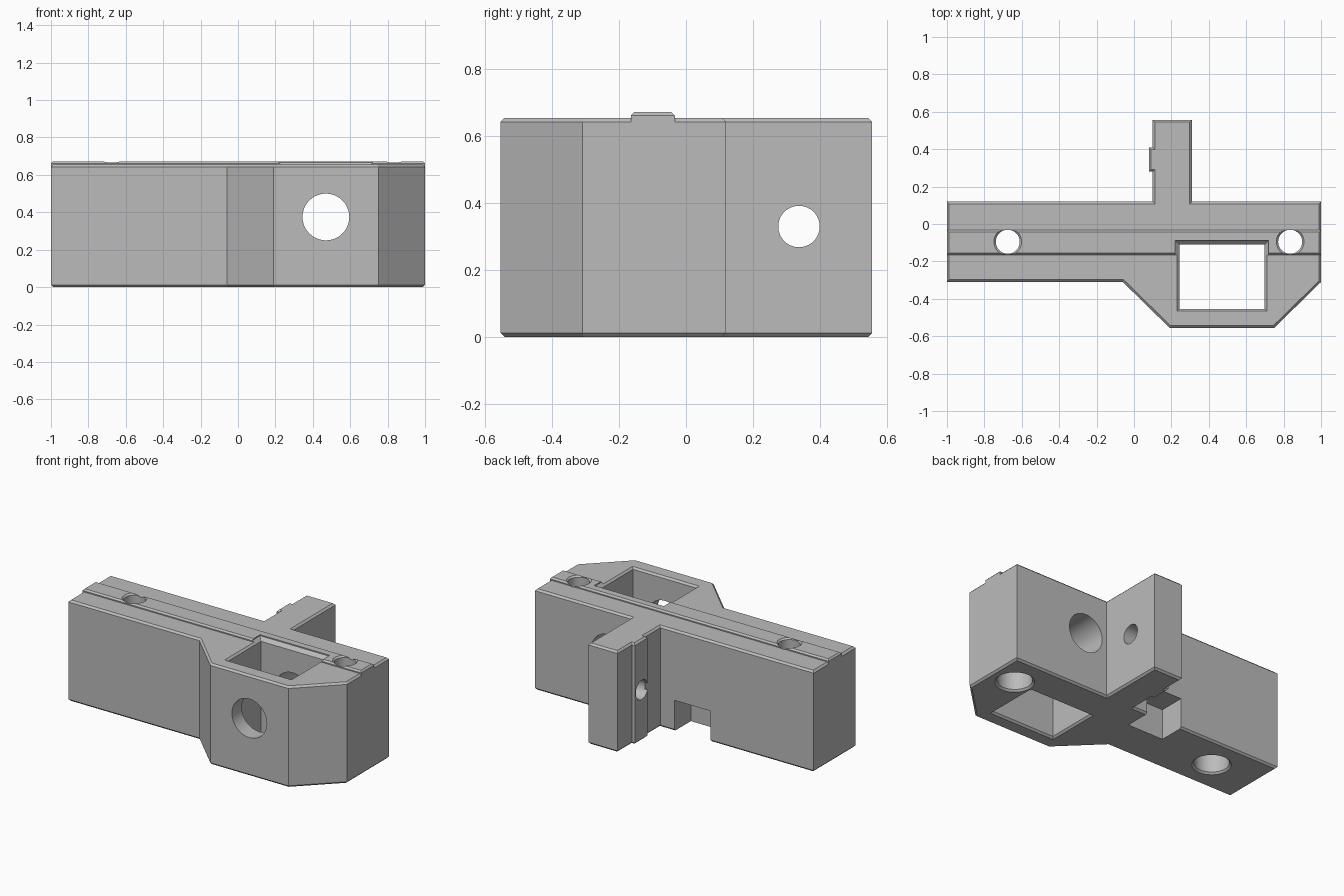
import bpy
import bmesh
from math import cos, sin, tau, radians
from mathutils import Matrix

if "Cube" in bpy.data.objects:
    bpy.data.objects.remove(bpy.data.objects["Cube"])

HEIGHT, RAIL_TOP, CHAMFER = 0.655, 0.672, 0.012

grey = bpy.data.materials.new("plain grey")
grey.use_nodes = True
grey.diffuse_color = (0.5, 0.5, 0.5, 1)
grey.node_tree.nodes["Principled BSDF"].inputs["Base Color"].default_value = (0.5, 0.5, 0.5, 1)


def finish(name, bm):
    bmesh.ops.recalc_face_normals(bm, faces=bm.faces)
    mesh = bpy.data.meshes.new(name)
    bm.to_mesh(mesh)
    bm.free()
    mesh.materials.append(grey)
    obj = bpy.data.objects.new(name, mesh)
    bpy.context.collection.objects.link(obj)
    return obj


def prism(name, outline, z0, z1, chamfer, bottom=True):
    """Extruded outline with chamfered rims."""
    bm = bmesh.new()
    base = bm.faces.new([bm.verts.new((x, y, z0)) for x, y in outline])
    new = bmesh.ops.extrude_face_region(bm, geom=[base], use_keep_orig=True)["geom"]
    for v in new:
        if isinstance(v, bmesh.types.BMVert):
            v.co.z = z1
    bmesh.ops.recalc_face_normals(bm, faces=bm.faces)
    rims = [e for e in bm.edges
            if all(abs(v.co.z - z1) < 1e-5 for v in e.verts)
            or (bottom and all(abs(v.co.z - z0) < 1e-5 for v in e.verts))]
    bmesh.ops.bevel(bm, geom=rims, offset=chamfer, segments=1, affect='EDGES')
    return finish(name, bm)


def loft(name, shape, levels, matrix):
    """Closed cutter through rings; each level is (height, growth)."""
    bm = bmesh.new()
    rings = [[bm.verts.new((x, y, z)) for x, y in shape(grow)] for z, grow in levels]
    count = len(rings[0])
    for a, b in zip(rings, rings[1:]):
        for i in range(count):
            j = (i + 1) % count
            bm.faces.new((a[i], a[j], b[j], b[i]))
    bm.faces.new(rings[0][::-1])
    bm.faces.new(rings[-1])
    bm.transform(matrix)
    return finish(name, bm)


def circle(radius):
    return lambda g: [((radius + g) * cos(tau * i / 48), (radius + g) * sin(tau * i / 48))
                      for i in range(48)]


def rectangle(hx, hy):
    return lambda g: [(sx * (hx + g), sy * (hy + g))
                      for sx, sy in ((-1, -1), (1, -1), (1, 1), (-1, 1))]


def boolean(target, tool, operation):
    mod = target.modifiers.new(tool.name, 'BOOLEAN')
    mod.operation, mod.solver, mod.object = operation, 'EXACT', tool
    bpy.context.view_layer.objects.active = target
    bpy.ops.object.modifier_apply(modifier=mod.name)
    bpy.data.objects.remove(tool)


# Block with angled front housing, rear arm and the small pad on the arm
body = prism("mounting_block", [
    (-1, 0.12), (-1, -0.31), (-0.06, -0.31), (0.19, -0.555), (0.75, -0.555),
    (1, -0.31), (1, 0.12), (0.31, 0.12), (0.31, 0.557), (0.1, 0.557),
    (0.1, 0.41), (0.08, 0.41), (0.08, 0.28), (0.1, 0.28), (0.1, 0.12)],
    0, HEIGHT, CHAMFER)

# Raised rail along the top
rail = prism("top_rail", [(-1, -0.165), (1, -0.165), (1, -0.033), (-1, -0.033)],
             0.6, RAIL_TOP, 0.01, bottom=False)
boolean(body, rail, 'UNION')

# Rectangular well
well = loft("well_cutter", rectangle(0.228, 0.172),
            [(-0.01, 0.022), (0.012, 0), (0.643, 0), (0.665, 0.022), (0.8, 0.022)],
            Matrix.Translation((0.47, -0.282, 0)))
boolean(body, well, 'DIFFERENCE')

# Vertical bolt holes, wider from below
for x in (-0.675, 0.835):
    place = Matrix.Translation((x, -0.095, 0))
    bolt = loft("bolt_cutter", circle(0.064), [(0.1, 0), (0.662, 0), (0.69, 0.028)], place)
    boolean(body, bolt, 'DIFFERENCE')
    bore = loft("bore_cutter", circle(0.105), [(-0.01, 0.022), (0.012, 0), (0.4, 0)], place)
    boolean(body, bore, 'DIFFERENCE')

# Large hole from front to back, through the well
large = loft("large_hole_cutter", circle(0.125), [(-0.7, 0), (0.7, 0)],
             Matrix.Translation((0.47, 0, 0.375)) @ Matrix.Rotation(radians(90), 4, 'X'))
boolean(body, large, 'DIFFERENCE')

# Cross hole through the arm
cross = loft("arm_hole_cutter", circle(0.062), [(-0.2, 0), (0.2, 0)],
             Matrix.Translation((0.2, 0.338, 0.33)) @ Matrix.Rotation(radians(90), 4, 'Y'))
boolean(body, cross, 'DIFFERENCE')

# Notch at the foot of the back wall
notch = loft("notch_cutter", rectangle(0.13, 0.125), [(-0.1, 0), (0.2, 0)],
             Matrix.Translation((-0.13, 0.075, 0)))
boolean(body, notch, 'DIFFERENCE')

bpy.ops.object.select_all(action='DESELECT')
body.select_set(True)
bpy.context.view_layer.objects.active = body
bpy.ops.object.shade_smooth_by_angle(angle=radians(25))
